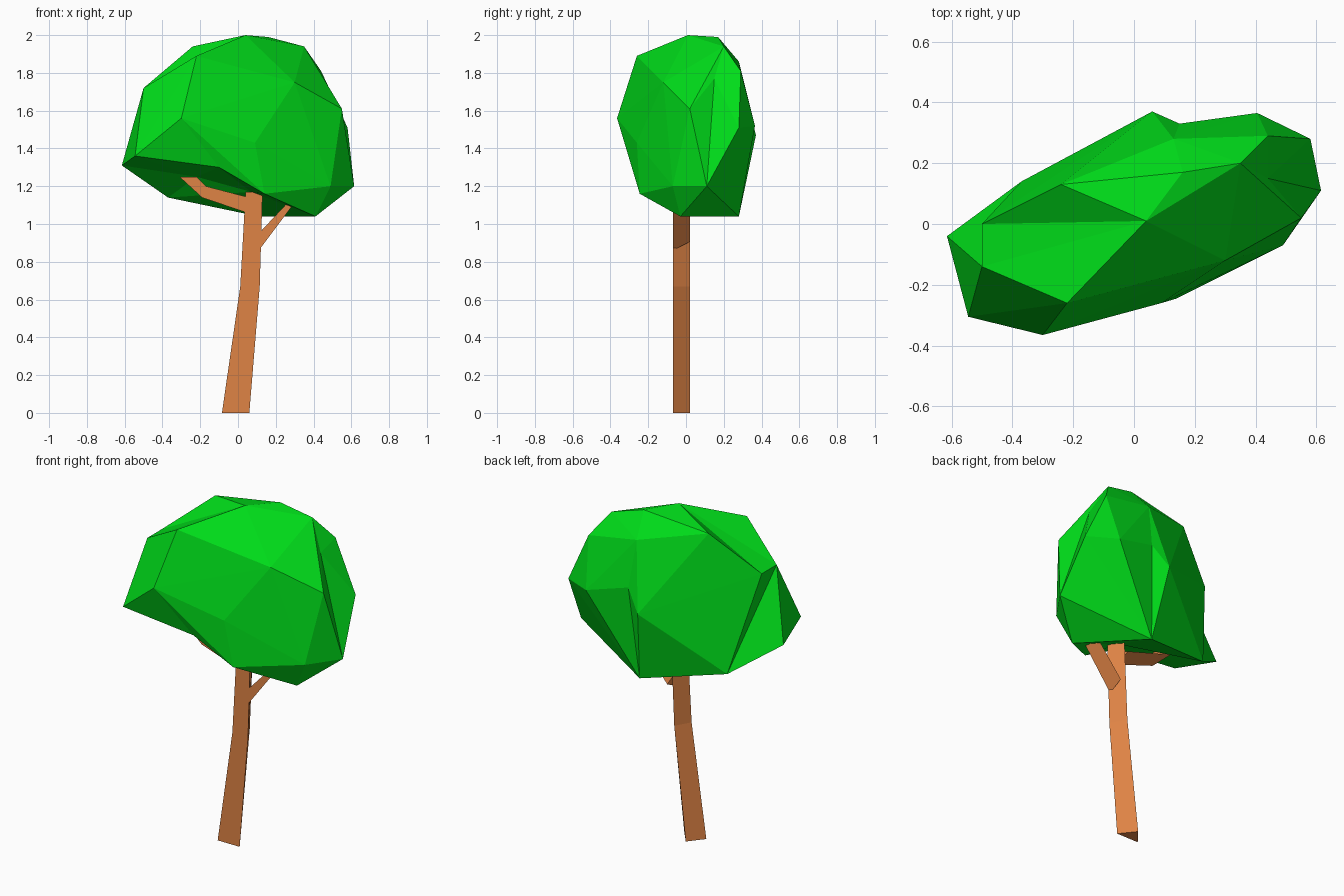
import bpy, bmesh
from mathutils import Vector

if "Cube" in bpy.data.objects:
    bpy.data.objects.remove(bpy.data.objects["Cube"])


def material(name, rgb):
    m = bpy.data.materials.new(name)
    m.diffuse_color = (*rgb, 1)
    m.use_nodes = True
    m.node_tree.nodes["Principled BSDF"].inputs["Base Color"].default_value = m.diffuse_color
    return m


bark = material("bark", (0.74, 0.23, 0.06))
leaf = material("leaf", (0.0, 0.72, 0.01))


def finish(name, bm, mat):
    bmesh.ops.recalc_face_normals(bm, faces=bm.faces[:])
    me = bpy.data.meshes.new(name)
    bm.to_mesh(me)
    bm.free()
    me.materials.append(mat)
    ob = bpy.data.objects.new(name, me)
    bpy.context.collection.objects.link(ob)
    return ob


def limb(name, stations):
    """Three-sided limb: flat front edge a-b at y=-0.07, rear ridge at y=0.02."""
    bm = bmesh.new()
    rings = []
    for ax, az, bx, bz in stations:
        pts = [(ax, -0.07, az), (bx, -0.07, bz), ((ax + bx) / 2, 0.02, (az + bz) / 2)]
        rings.append([bm.verts.new(p) for p in pts])
    for r, s in zip(rings, rings[1:]):
        for i in range(3):
            j = (i + 1) % 3
            bm.faces.new((r[i], r[j], s[j], s[i]))
    bm.faces.new(rings[0])
    bm.faces.new(rings[-1])
    return finish(name, bm, bark)


# Leaning trunk and two branches
limb("trunk", [(-0.085, 0, 0.06, 0), (0.012, 0.67, 0.115, 0.67), (0.04, 1.17, 0.13, 1.17)])
limb("left_branch", [(0.06, 1.055, 0.06, 1.14), (-0.19, 1.14, -0.17, 1.20), (-0.31, 1.25, -0.22, 1.25)])
limb("right_branch", [(0.11, 0.86, 0.11, 0.95), (0.29, 1.10, 0.26, 1.11)])

# Faceted crown: hull around the corner points, top ring down to the underside
corners = [
    (0.04, 0.01, 2.0), (0.16, 0.17, 1.99), (0.35, 0.20, 1.94), (-0.24, 0.13, 1.94),
    (-0.22, -0.26, 1.89), (0.13, 0.28, 1.86), (0.44, 0.29, 1.81),
    (0.30, -0.12, 1.75), (-0.50, 0.0, 1.72), (-0.50, -0.14, 1.72), (0.55, 0.02, 1.61),
    (-0.30, -0.365, 1.56), (0.405, 0.365, 1.52), (0.58, 0.28, 1.51),
    (0.06, 0.37, 1.47), (0.09, -0.26, 1.43), (-0.545, -0.305, 1.36), (-0.615, -0.04, 1.31),
    (0.615, 0.11, 1.20), (0.49, -0.07, 1.20), (0.14, -0.245, 1.16),
    (-0.37, 0.14, 1.14), (0.11, 0.28, 1.04), (0.41, -0.03, 1.04),
]
bm = bmesh.new()
for c in corners:
    bm.verts.new(c)
bmesh.ops.convex_hull(bm, input=bm.verts[:])
bmesh.ops.delete(bm, geom=[v for v in bm.verts if not v.link_faces], context='VERTS')


def vert(x, y):
    return min(bm.verts, key=lambda v: (v.co.xy - Vector((x, y))).length)


def flip(p, q):
    """Turn a ridge edge into a shallow valley."""
    e = bm.edges.get((vert(*p), vert(*q)))
    if e:
        bmesh.utils.edge_rotate(e, True)


def dent(p, q, co):
    """Split an edge and move its new middle corner to co."""
    a, b = vert(*p), vert(*q)
    e = bm.edges.get((a, b))
    if not e:
        return
    tips = [v for f in e.link_faces for v in f.verts if v not in (a, b)]
    _, nv = bmesh.utils.edge_split(e, a, 0.5)
    for t in tips:
        for f in list(nv.link_faces):
            if t in f.verts and len(f.verts) > 3:
                bmesh.utils.face_split(f, nv, t)
                break
    nv.co = co


# Creases: top left, rear, right side, far left, front lower rim
flip((-0.24, 0.13), (-0.22, -0.26))
flip((-0.24, 0.13), (-0.50, -0.14))
dent((0.06, 0.37), (0.405, 0.365), (0.15, 0.33, 1.59))
dent((0.55, 0.02), (0.44, 0.29), (0.44, 0.15, 1.77))
flip((0.55, 0.02), (0.58, 0.28))
flip((-0.50, 0.0), (-0.615, -0.04))
dent((-0.545, -0.305), (0.14, -0.245), (-0.10, -0.28, 1.30))

# Hollow underside with a valley of two points above the branches
rim = [vert(*p) for p in ((-0.615, -0.04), (-0.545, -0.305), (-0.10, -0.28), (0.14, -0.245),
                          (0.41, -0.03), (0.11, 0.28), (-0.37, 0.14))]
under = [f for f in bm.faces if all(v in rim for v in f.verts)]
bmesh.ops.delete(bm, geom=under, context='FACES')
v1 = bm.verts.new((-0.22, -0.03, 1.25))
v2 = bm.verts.new((0.07, -0.05, 1.17))
L, A, B, C, D, E, F = rim
for tri in ((L, A, v1), (A, B, v1), (B, v2, v1), (B, C, v2), (C, D, v2),
            (D, E, v2), (E, F, v2), (F, v1, v2), (F, L, v1)):
    bm.faces.new(tri)
finish("crown", bm, leaf)
